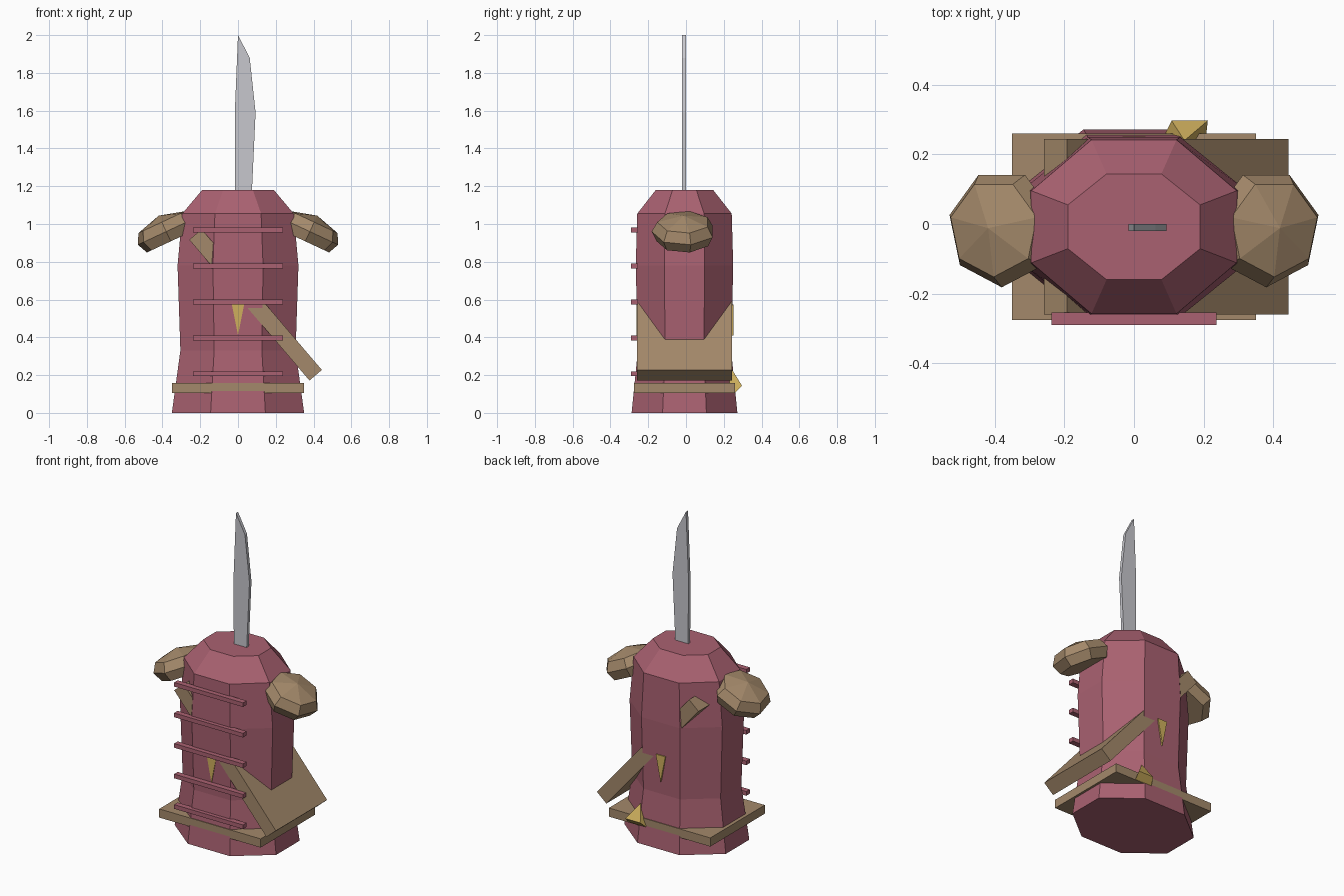
import bpy, bmesh, math
from mathutils import Vector, Matrix

if "Cube" in bpy.data.objects:
    bpy.data.objects.remove(bpy.data.objects["Cube"])


def material(name, rgb):
    m = bpy.data.materials.new(name)
    m.diffuse_color = (*rgb, 1)
    m.use_nodes = True
    m.node_tree.nodes["Principled BSDF"].inputs["Base Color"].default_value = m.diffuse_color
    return m


ROSE = material("rose cloth", (0.40, 0.12, 0.165))
TAN = material("tan leather", (0.37, 0.25, 0.145))
GOLD = material("gold", (0.62, 0.43, 0.11))
STEEL = material("steel", (0.57, 0.57, 0.61))
YC = -0.008  # depth centre of the body


def finish(name, bm, mat):
    bmesh.ops.recalc_face_normals(bm, faces=bm.faces[:])
    me = bpy.data.meshes.new(name)
    bm.to_mesh(me)
    bm.free()
    me.materials.append(mat)
    ob = bpy.data.objects.new(name, me)
    bpy.context.collection.objects.link(ob)
    return ob


def box(name, centre, size, mat, tilt=0):
    bm = bmesh.new()
    bmesh.ops.create_cube(bm, size=1)
    xf = Matrix.Translation(centre) @ Matrix.Rotation(tilt, 4, 'Y') @ Matrix.Diagonal((*size, 1))
    bm.transform(xf)
    return finish(name, bm, mat)


def loft(bm, rings, apex=None):
    """Skin a list of vertex rings; end with caps or a point."""
    loops = [[bm.verts.new(p) for p in r] for r in rings]
    n = len(loops[0])
    for a, b in zip(loops, loops[1:]):
        for i in range(n):
            bm.faces.new((a[i], a[(i + 1) % n], b[(i + 1) % n], b[i]))
    bm.faces.new(loops[0][::-1])
    if apex is None:
        bm.faces.new(loops[-1])
    else:
        tip = bm.verts.new(apex)
        for i in range(n):
            bm.faces.new((loops[-1][i], loops[-1][(i + 1) % n], tip))


def prism(name, profile, y0, y1, mat):
    """Extrude an x-z outline along y."""
    bm = bmesh.new()
    loft(bm, [[(x, y, z) for x, z in profile] for y in (y0, y1)])
    return finish(name, bm, mat)


# Eight-sided robe body: height, half width, half depth
bm = bmesh.new()
rings = []
for z, a, b in [(0, .35, .28), (.33, .305, .247), (.78, .32, .258), (1.055, .295, .25), (1.18, .19, .152)]:
    ring = []
    for i in range(8):
        t = math.radians(22.5 + 45 * i)
        k = math.cos(math.radians(22.5))
        ring.append((a * math.cos(t) / k, YC + b * math.sin(t) / k, z))
    rings.append(ring)
loft(bm, rings)
finish("robe_body", bm, ROSE)

# Front bars
for i in range(5):
    box(f"front_bar_{i + 1}", (0, -.2725, .207 + .1905 * i), (.475, .035, .026), ROSE)

# Belt and diagonal sash
box("belt", (0, YC, .131), (.7, .537, .054), TAN)
box("sash", (.093, YC, .572), (.98, .505, .086), TAN, math.radians(49.5))

# Seven-sided shoulder pads, tilted outward
for side, label in ((1, "right"), (-1, "left")):
    bm = bmesh.new()
    rings = []
    for r, h in ((.143, -.057), (.17, 0), (.14, .055)):
        rings.append([(r * math.cos(t), r * math.sin(t), h)
                      for t in (-math.pi / 2 + math.tau * i / 7 for i in range(7))])
    loft(bm, rings, (0, 0, .093))
    bm.transform(Matrix.Diagonal((side, 1, 1, 1)) @ Matrix.Translation((.38, -.012, .96))
                 @ Matrix.Rotation(math.radians(25), 4, 'Y'))
    finish(f"shoulder_pad_{label}", bm, TAN)

# Blade rising from the top
prism("blade", [(-.015, 1.1), (.072, 1.1), (.074, 1.18), (.093, 1.59), (.062, 1.88), (0, 2), (-.016, 1.61)],
      -.02, 0, STEEL)

# Gold spike showing through the front and back
prism("gold_spike", [(-.033, .575), (0, .41), (.033, .575)], YC - .2545, YC + .2595, GOLD)

# Gold charm hanging at the back of the belt
bm = bmesh.new()
for p in [(.108, .297, .143), (.212, .297, .143), (.09, .26, .106), (.208, .26, .106),
          (.145, .24, .235), (.15, .19, .15)]:
    bm.verts.new(p)
bmesh.ops.convex_hull(bm, input=bm.verts[:])
finish("back_charm", bm, GOLD)
